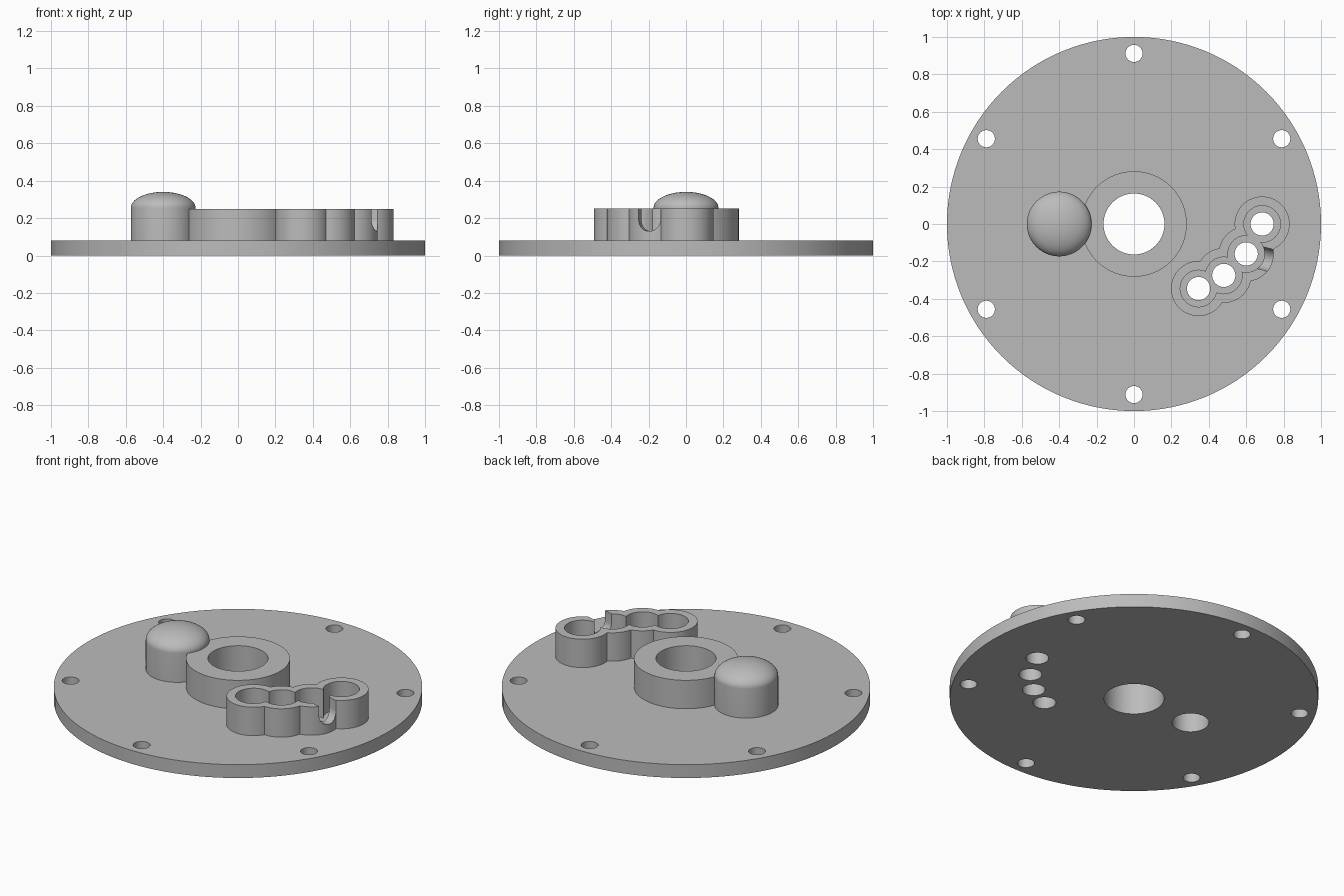
import bpy, bmesh
from math import sin, cos, pi, radians
from mathutils import Matrix, Vector

cube = bpy.data.objects.get("Cube")
if cube:
    bpy.data.objects.remove(cube, do_unlink=True)

grey = bpy.data.materials.new("plain_grey")
grey.use_nodes = True
colour = (0.5, 0.5, 0.5, 1)
grey.diffuse_color = colour
grey.node_tree.nodes["Principled BSDF"].inputs["Base Color"].default_value = colour

PLATE_TOP, BOSS_TOP = 0.08, 0.25


def finish(name, bm):
    bmesh.ops.recalc_face_normals(bm, faces=bm.faces)
    mesh = bpy.data.meshes.new(name)
    bm.to_mesh(mesh)
    bm.free()
    mesh.materials.append(grey)
    obj = bpy.data.objects.new(name, mesh)
    bpy.context.collection.objects.link(obj)
    return obj


def disc(name, x, y, r, z0, z1, sides=64):
    bm = bmesh.new()
    bmesh.ops.create_cone(bm, cap_ends=True, segments=sides, radius1=r, radius2=r,
                          depth=z1 - z0, matrix=Matrix.Translation((x, y, (z0 + z1) / 2)))
    return finish(name, bm)


def lathe(name, x, y, profile, sides=64):
    """Spin a profile of (radius, height) points about a vertical axis."""
    bm = bmesh.new()
    verts = [bm.verts.new((r, 0, z)) for r, z in profile]
    edges = [bm.edges.new(pair) for pair in zip(verts, verts[1:])]
    bmesh.ops.spin(bm, geom=verts + edges, cent=(0, 0, 0), axis=(0, 0, 1),
                   angle=2 * pi, steps=sides)
    bmesh.ops.remove_doubles(bm, verts=bm.verts, dist=0.0001)
    bmesh.ops.translate(bm, verts=bm.verts, vec=(x, y, 0))
    return finish(name, bm)


def combine(obj, other, operation):
    mod = obj.modifiers.new("combine", 'BOOLEAN')
    mod.operation, mod.solver, mod.object = operation, 'EXACT', other
    with bpy.context.temp_override(object=obj, active_object=obj):
        bpy.ops.object.modifier_apply(modifier=mod.name)
    bpy.data.objects.remove(other, do_unlink=True)


def drill(obj, x, y, r, z0=-0.1, z1=0.5, sides=48):
    combine(obj, disc("hole_cutter", x, y, r, z0, z1, sides), 'DIFFERENCE')


# Layout of the cluster of small ports and the hollow post
ports = [(0.685, 0), (0.6, -0.16), (0.48, -0.275), (0.345, -0.345)]
post_x, post_r, bore_r = -0.4, 0.173, 0.1

# Round base plate with six bolt holes and the openings of the parts above
plate = disc("base_plate", 0, 0, 1, 0, PLATE_TOP, 128)
for i in range(6):
    a = radians(30 + 60 * i)
    drill(plate, 0.912 * cos(a), 0.912 * sin(a), 0.046, sides=32)
drill(plate, 0, 0, 0.163, sides=64)
drill(plate, post_x, 0, bore_r)
for x, y in ports:
    drill(plate, x, y, 0.062)

# Central ring
ring = lathe("centre_ring", 0, 0, [(0.163, PLATE_TOP), (0.282, PLATE_TOP),
             (0.282, BOSS_TOP), (0.163, BOSS_TOP), (0.163, PLATE_TOP)], 96)

# Domed post, hollow from below
dome = [(post_r * cos(t * pi / 32), 0.255 + 0.085 * sin(t * pi / 32)) for t in range(17)]
post = lathe("domed_post", post_x, 0,
             [(0, 0.25), (bore_r, 0.25), (bore_r, PLATE_TOP), (post_r, PLATE_TOP)] + dome)

# Walled cluster of four overlapping sockets
cluster = None
for x, y in ports:
    part = disc("socket_cluster", x, y, 0.147, PLATE_TOP, BOSS_TOP)
    if cluster:
        combine(cluster, part, 'UNION')
    else:
        cluster = part
for x, y in ports:
    drill(cluster, x, y, 0.098)

# Round-bottomed slot through the outer wall of the second socket
slot_r, slot_z = 0.06, 0.19
outline = [(slot_r, 0.4)] + [(slot_r * cos(t * pi / 16), slot_z - slot_r * sin(t * pi / 16))
                             for t in range(17)] + [(-slot_r, 0.4)]
bm = bmesh.new()
face = bm.faces.new([bm.verts.new((0, y, z)) for y, z in outline])
new = bmesh.ops.extrude_face_region(bm, geom=[face])["geom"]
bmesh.ops.translate(bm, verts=[v for v in new if isinstance(v, bmesh.types.BMVert)],
                    vec=(0.22, 0, 0))
place = Matrix.Translation(Vector((*ports[1], 0))) @ Matrix.Rotation(radians(-15), 4, 'Z')
bm.transform(place)
combine(cluster, finish("slot_cutter", bm), 'DIFFERENCE')

# Smooth round walls, crisp rims
bpy.ops.object.select_all(action='DESELECT')
for obj in (plate, ring, post, cluster):
    obj.select_set(True)
bpy.context.view_layer.objects.active = plate
bpy.ops.object.shade_smooth_by_angle(angle=radians(30))
